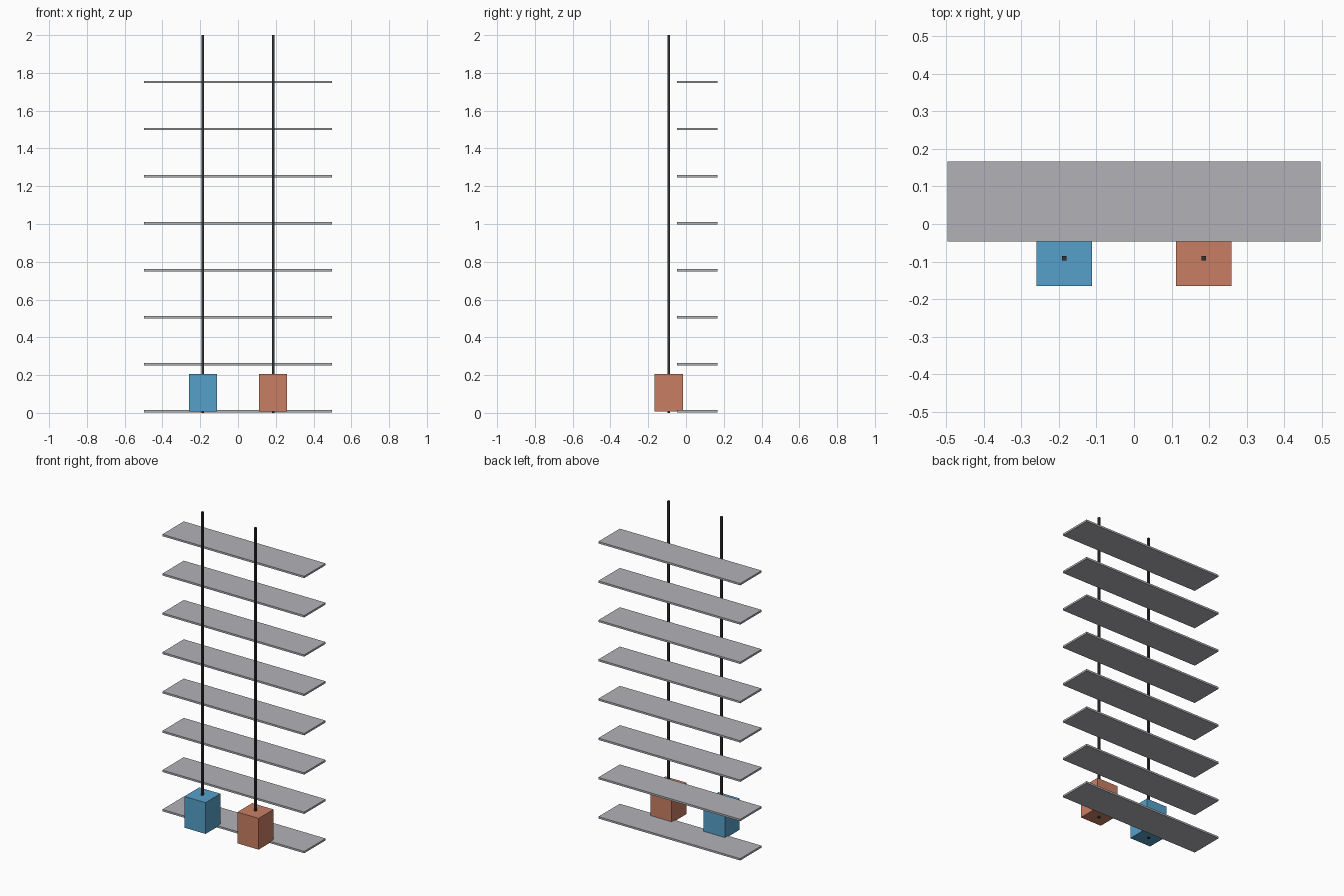
import bpy

if "Cube" in bpy.data.objects:
    bpy.data.objects.remove(bpy.data.objects["Cube"])


def material(name, rgb):
    mat = bpy.data.materials.new(name)
    mat.diffuse_color = (*rgb, 1.0)
    mat.use_nodes = True
    mat.node_tree.nodes["Principled BSDF"].inputs["Base Color"].default_value = mat.diffuse_color
    return mat


def box(name, lo, hi, mat):
    """Axis-aligned box between two corners."""
    bpy.ops.mesh.primitive_cube_add(size=1, location=[(a + b) / 2 for a, b in zip(lo, hi)])
    obj = bpy.context.object
    obj.name = name
    obj.scale = [b - a for a, b in zip(lo, hi)]
    bpy.ops.object.transform_apply(location=False, rotation=False, scale=True)
    obj.data.materials.append(mat)
    return obj


grey = material("concrete_grey", (0.45, 0.445, 0.475))
black = material("dark_steel", (0.033, 0.033, 0.036))
blue = material("cabin_blue", (0.093, 0.352, 0.584))
orange = material("cabin_terracotta", (0.584, 0.212, 0.127))

# Eight floor slabs at an even spacing
for i in range(8):
    z = 0.0085 + 0.249 * i
    box(f"floor_slab_{i}", (-0.497, -0.047, z - 0.006), (0.497, 0.167, z + 0.006), grey)

# Two lift cabins, each on a tall square guide rail
SHAFT_Y = -0.091
for side, x, mat in (("left", -0.186, blue), ("right", 0.186, orange)):
    box(f"{side}_cabin", (x - 0.0745, SHAFT_Y - 0.0745, 0.0075),
        (x + 0.0745, SHAFT_Y + 0.0745, 0.2055), mat)
    box(f"{side}_guide_rail", (x - 0.0063, SHAFT_Y - 0.0063, 0.0),
        (x + 0.0063, SHAFT_Y + 0.0063, 2.0), black)
